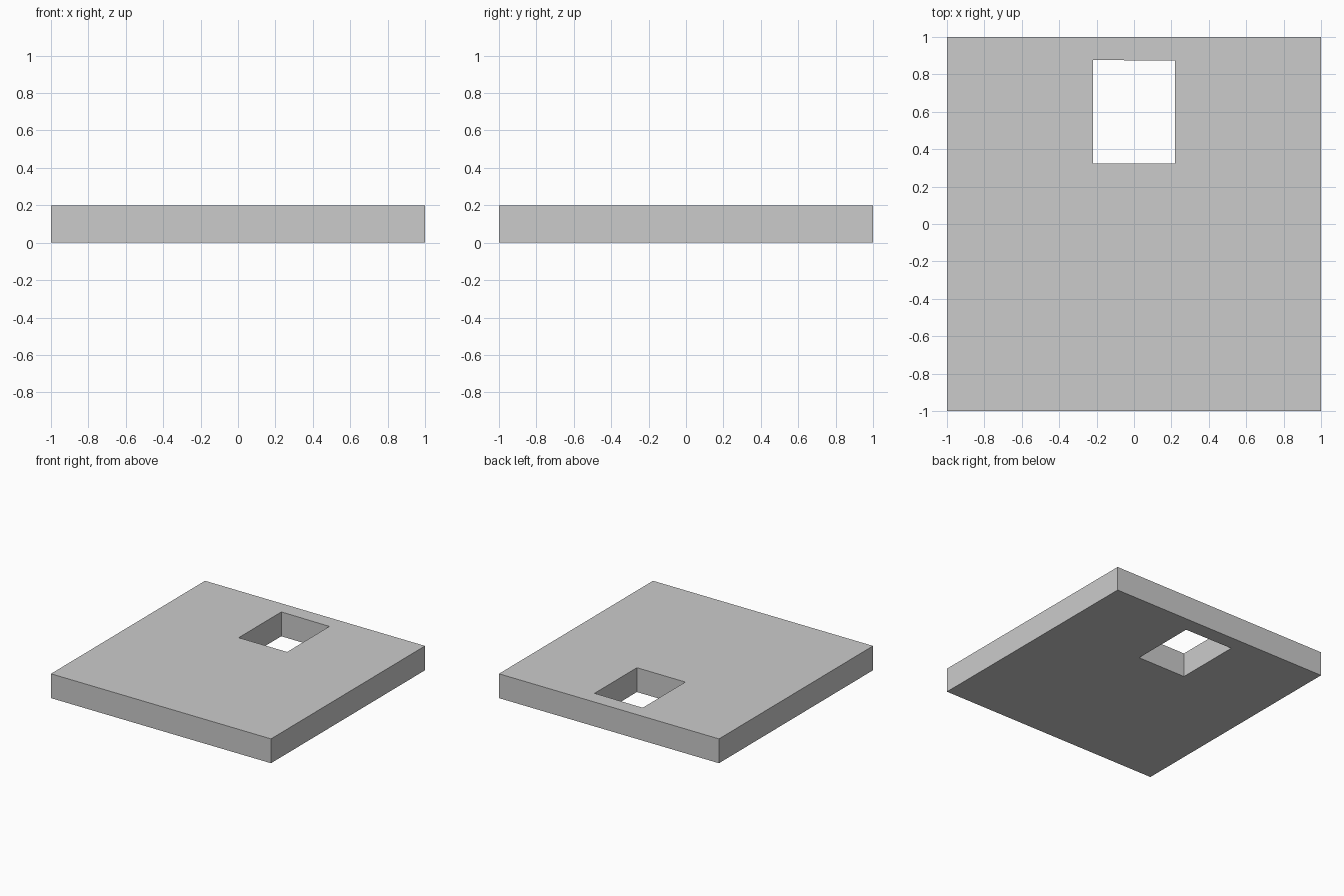
import bpy, bmesh

if "Cube" in bpy.data.objects:
    bpy.data.objects.remove(bpy.data.objects["Cube"])

THICKNESS = 0.2
OUTER = [(-1, -1), (1, -1), (1, 1), (-1, 1)]
HOLE = [(-0.22, 0.323), (0.22, 0.323), (0.22, 0.873), (-0.22, 0.877)]

bm = bmesh.new()


def ring(points, z):
    return [bm.verts.new((x, y, z)) for x, y in points]


def join(a, b):
    for i in range(4):
        j = (i + 1) % 4
        bm.faces.new((a[i], a[j], b[j], b[i]))


# Square slab with a rectangular opening right through it
out_low, out_top = ring(OUTER, 0), ring(OUTER, THICKNESS)
in_low, in_top = ring(HOLE, 0), ring(HOLE, THICKNESS)
loops = [out_low, out_top, in_top, in_low]
for k in range(4):
    join(loops[k], loops[(k + 1) % 4])
bmesh.ops.recalc_face_normals(bm, faces=bm.faces[:])

mesh = bpy.data.meshes.new("slab_with_opening")
bm.to_mesh(mesh)
bm.free()
bpy.context.collection.objects.link(bpy.data.objects.new("slab_with_opening", mesh))
